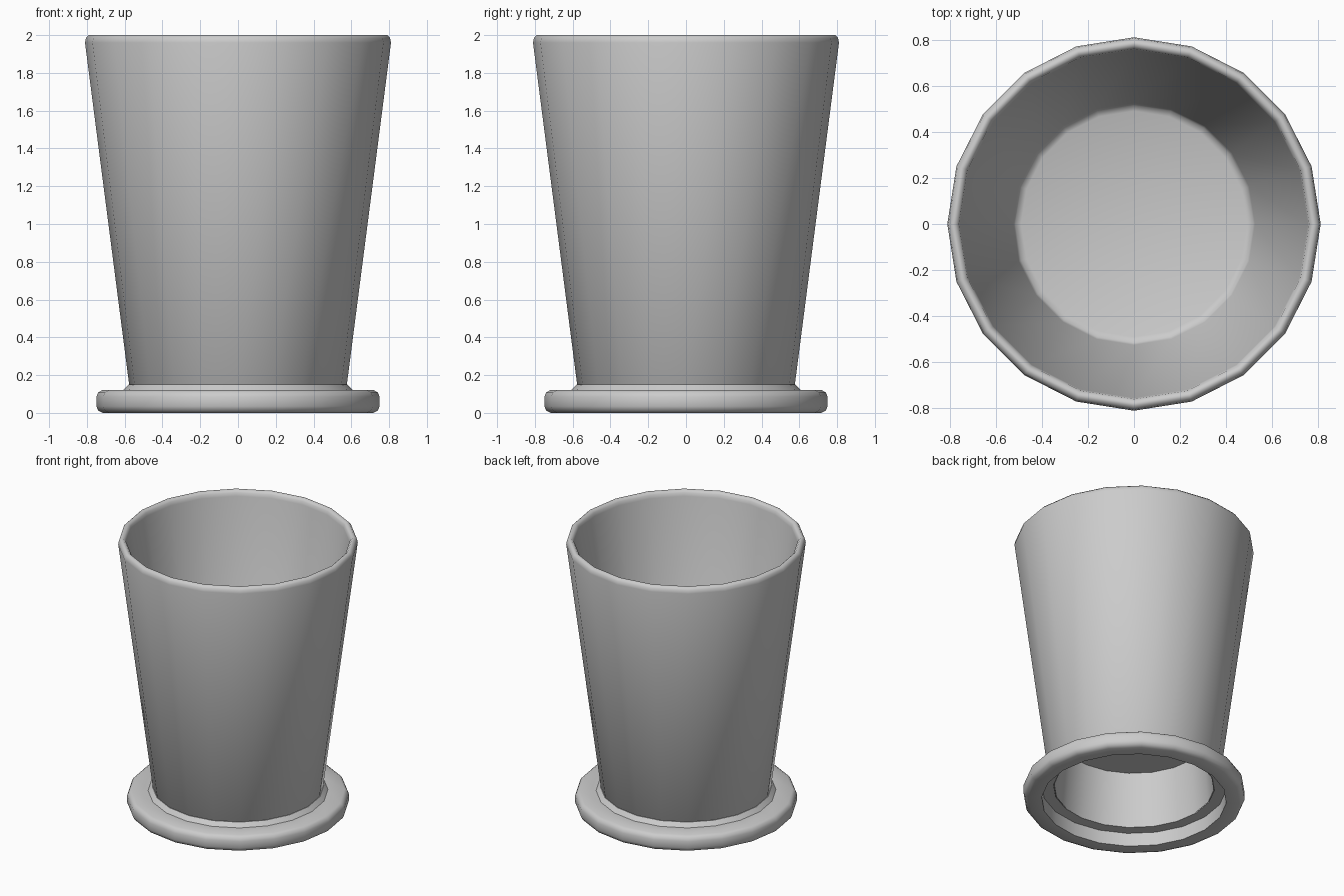
import bpy, bmesh, math

if "Cube" in bpy.data.objects:
    bpy.data.objects.remove(bpy.data.objects["Cube"])

SIDES = 20


def lathe(name, profile, closed=False):
    """Revolve an (r, z) profile about the z axis."""
    bm = bmesh.new()
    verts = [bm.verts.new((r, 0, z)) for r, z in profile]
    edges = [bm.edges.new(pair) for pair in zip(verts, verts[1:])]
    if closed:
        edges.append(bm.edges.new((verts[-1], verts[0])))
    bmesh.ops.spin(bm, geom=verts + edges, cent=(0, 0, 0), axis=(0, 0, 1),
                   angle=math.tau, steps=SIDES, use_duplicate=False)
    bmesh.ops.remove_doubles(bm, verts=bm.verts, dist=0.0005)
    bmesh.ops.recalc_face_normals(bm, faces=bm.faces)
    mesh = bpy.data.meshes.new(name)
    bm.to_mesh(mesh)
    bm.free()
    obj = bpy.data.objects.new(name, mesh)
    bpy.context.collection.objects.link(obj)
    bpy.ops.object.select_all(action='DESELECT')
    obj.select_set(True)
    bpy.context.view_layer.objects.active = obj
    bpy.ops.object.shade_smooth_by_angle(angle=math.radians(46))
    return obj


# Tapered cup: hollow foot below, rounded rim, raised inner floor
lathe("tapered_cup", [
    (0, 0.50), (0.505, 0.50),                       # underside of floor
    (0.54, 0.10), (0.575, 0.14),                    # foot
    (0.81, 1.96), (0.805, 1.985), (0.79, 2.0),      # outer wall and rim
    (0.775, 2.0), (0.76, 1.985), (0.755, 1.96),
    (0.525, 0.58), (0.515, 0.56), (0.49, 0.55),     # inner wall and floor
    (0, 0.55)])

# Base flange with rounded edge and small sloped collar
lathe("base_flange", [
    (0.625, 0), (0.715, 0), (0.74, 0.012), (0.75, 0.035),
    (0.75, 0.085), (0.74, 0.108), (0.72, 0.12),
    (0.608, 0.12), (0.58, 0.15), (0.56, 0.15),
    (0.545, 0.10), (0.625, 0.10)], closed=True)
